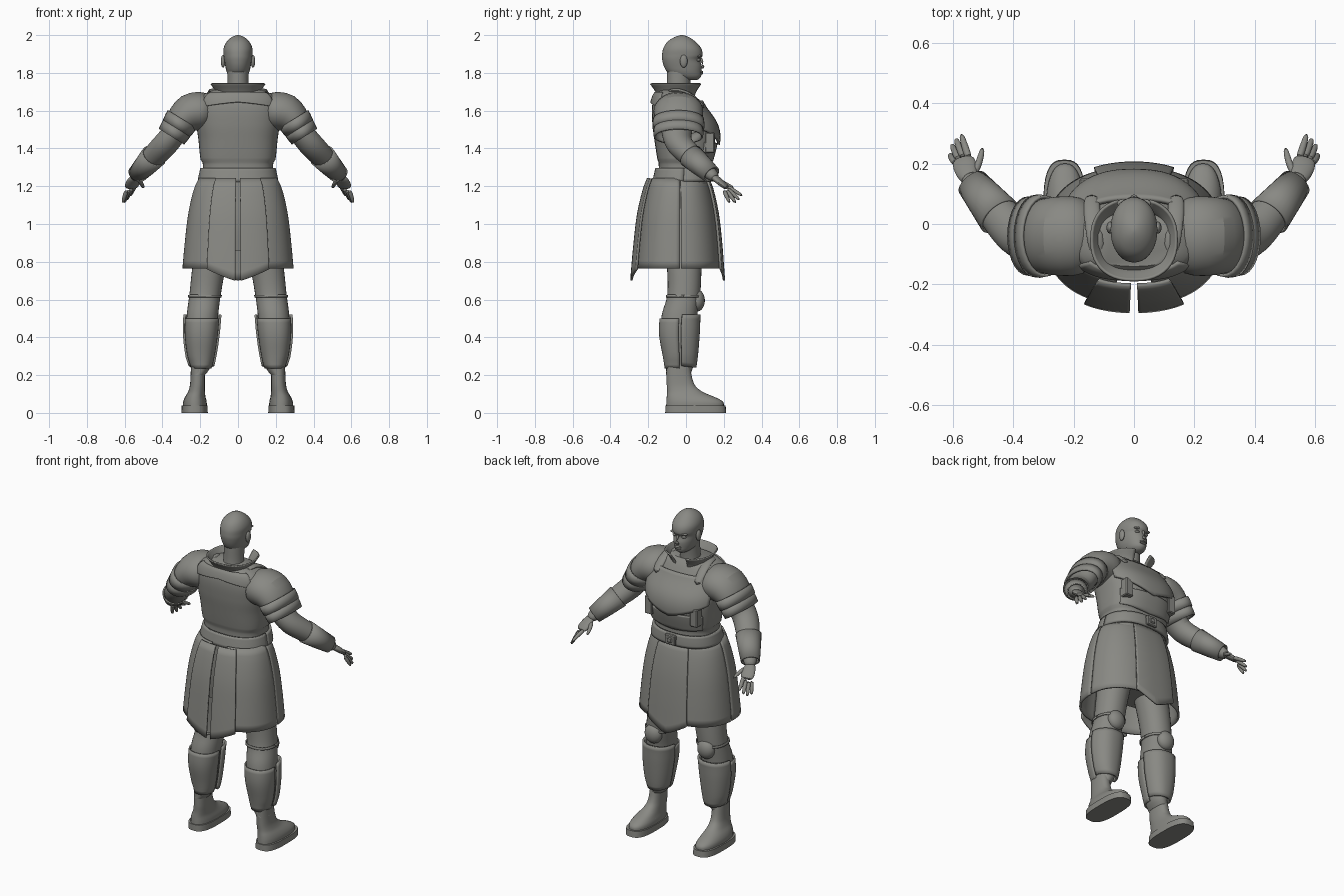
import bpy, bmesh, math
from mathutils import Vector

if "Cube" in bpy.data.objects:
    bpy.data.objects.remove(bpy.data.objects["Cube"])

mat = bpy.data.materials.new("warm_grey")
mat.use_nodes = True
GREY = (0.25, 0.25, 0.23, 1)
mat.diffuse_color = GREY
mat.node_tree.nodes["Principled BSDF"].inputs["Base Color"].default_value = GREY


def finish(name, bm, thick=0, subdiv=0, angle=40):
    bmesh.ops.recalc_face_normals(bm, faces=bm.faces)
    mesh = bpy.data.meshes.new(name)
    bm.to_mesh(mesh)
    bm.free()
    mesh.materials.append(mat)
    ob = bpy.data.objects.new(name, mesh)
    bpy.context.collection.objects.link(ob)
    bpy.ops.object.select_all(action="DESELECT")
    ob.select_set(True)
    bpy.context.view_layer.objects.active = ob
    bpy.ops.object.shade_smooth_by_angle(angle=math.radians(angle))
    if thick:
        mod = ob.modifiers.new("thickness", "SOLIDIFY")
        mod.thickness = thick
        mod.offset = 0
    if subdiv:
        ob.modifiers.new("smooth", "SUBSURF").levels = subdiv
    return ob


def bridge(bm, rows, closed):
    for a, b in zip(rows, rows[1:]):
        n = len(a)
        for i in range(n if closed else n - 1):
            j = (i + 1) % n
            bm.faces.new((a[i], a[j], b[j], b[i]))


def section(rings, z):
    """Smoothly interpolate (z, half width, back y, front y, centre x)."""
    def slope(i, k):
        a, b = rings[max(i - 1, 0)], rings[min(i + 1, len(rings) - 1)]
        return (b[k] - a[k]) / (b[0] - a[0])
    z = min(max(z, rings[0][0]), rings[-1][0])
    i = next(i for i in range(len(rings) - 1) if z <= rings[i + 1][0])
    p, q = rings[i], rings[i + 1]
    h = q[0] - p[0]
    t = (z - p[0]) / h
    return [p[k] * (1 + 2 * t) * (1 - t) ** 2 + q[k] * t * t * (3 - 2 * t)
            + h * (slope(i, k) * t * (1 - t) ** 2 - slope(i + 1, k) * t * t * (1 - t))
            for k in range(1, len(p))]


def point(rings, deg, z, off=0, power=0.85):
    s = section(rings, z)
    c, n = math.cos(math.radians(deg)), math.sin(math.radians(deg))
    x = math.copysign(abs(c) ** power, c) * (s[0] + off)
    y = math.copysign(abs(n) ** power, n) * ((s[2] - s[1]) / 2 + off)
    return Vector(((s[3] if len(s) > 3 else 0) + x, (s[1] + s[2]) / 2 + y, z))


def loft(name, rings, steps=24, sides=40, power=0.85, angle=40):
    """Closed body through horizontal sections."""
    bm = bmesh.new()
    lo, hi = rings[0][0], rings[-1][0]
    rows = [[bm.verts.new(point(rings, 360 * k / sides, lo + (hi - lo) * r / steps, 0, power))
             for k in range(sides)] for r in range(steps + 1)]
    bridge(bm, rows, True)
    bm.faces.new(rows[0])
    bm.faces.new(rows[-1])
    return finish(name, bm, angle=angle)


def panel(name, rings, a0, a1, bottom, top, off, thick=0.012, cols=20, rows=12):
    """Plate following a body; bottom is a function of 0..1 across the plate."""
    bm = bmesh.new()
    grid = []
    for r in range(rows + 1):
        line = []
        for k in range(cols + 1):
            u = k / cols
            b = bottom(u) if callable(bottom) else bottom
            z = top + (b - top) * r / rows
            line.append(bm.verts.new(point(rings, a0 + (a1 - a0) * u, z, off)))
        grid.append(line)
    bridge(bm, grid, False)
    return finish(name, bm, thick)


def tube(name, pts, radii, side, sides=16, subdiv=1, caps=True, thick=0):
    """Limb through points; radii are (across, upright) pairs."""
    pts = [Vector((p[0] * side, p[1], p[2])) for p in pts]
    bm = bmesh.new()
    rows = []
    for i, p in enumerate(pts):
        t = (pts[min(i + 1, len(pts) - 1)] - pts[max(i - 1, 0)]).normalized()
        u = t.cross(Vector((0, 0, 1))).normalized()
        v = u.cross(t)
        ra, rb = radii[i]
        rows.append([bm.verts.new(p + u * ra * math.cos(a) + v * rb * math.sin(a))
                     for a in (2 * math.pi * k / sides for k in range(sides))])
    bridge(bm, rows, True)
    if caps:
        bm.faces.new(rows[0])
        bm.faces.new(rows[-1])
    return finish(name, bm, thick, subdiv)


def ball(name, loc, size):
    bm = bmesh.new()
    bmesh.ops.create_uvsphere(bm, u_segments=20, v_segments=12, radius=1)
    for v in bm.verts:
        v.co = Vector(a * b + c for a, b, c in zip(v.co, size, loc))
    return finish(name, bm)


def box(name, loc, size):
    bm = bmesh.new()
    bmesh.ops.create_cube(bm, size=1)
    for v in bm.verts:
        v.co = Vector(a * b + c for a, b, c in zip(v.co, size, loc))
    bmesh.ops.bevel(bm, geom=bm.edges[:], offset=0.005, segments=1, affect="EDGES")
    return finish(name, bm, angle=20)


# Head and neck; the face looks along +y
loft("neck", [(1.62, .075, -.13, .03), (1.7, .058, -.105, .02), (1.82, .055, -.1, .03)], 10, power=1)
loft("head", [(1.762, .025, -.02, .06), (1.778, .046, -.07, .078), (1.805, .06, -.1, .082),
              (1.835, .067, -.117, .083), (1.87, .073, -.126, .076), (1.892, .076, -.127, .088),
              (1.93, .076, -.12, .08), (1.965, .06, -.098, .05), (1.99, .032, -.06, .015),
              (2.0, .006, -.03, -.015)], 40, power=.95)
tube("nose", [(0, .078, 1.882), (0, .087, 1.855), (0, .093, 1.834), (0, .083, 1.822)],
     [(.008, .007), (.009, .01), (.016, .012), (.012, .006)], 1, 10)
for n, z in (("upper_lip", 1.806), ("lower_lip", 1.797)):
    ball(n, (0, .081, z), (.022, .01, .006))

# Torso, belt and skirt
torso = [(1.2, .2, -.15, .12), (1.27, .187, -.145, .12), (1.325, .187, -.145, .12), (1.335, .197, -.15, .13),
         (1.45, .21, -.168, .155), (1.53, .22, -.178, .14), (1.62, .215, -.18, .08),
         (1.68, .19, -.165, .045), (1.71, .13, -.14, .02)]
loft("torso", torso, 44, 48, .75)
panel("chest_plate", torso, 28, 152, lambda u: 1.42 + .08 * abs(2 * u - 1), 1.65, .02, .015)
panel("back_yoke", torso, 215, 325, lambda u: 1.645 - .025 * abs(2 * u - 1), 1.695, .006)
panel("waist_plate", torso, 35, 145, lambda u: 1.32 + .02 * abs(2 * u - 1), 1.43, .008)
collar = [(1.66, .105, -.145, .04), (1.7, .115, -.158, .055), (1.745, .143, -.188, .085)]
panel("collar", collar, 108, 432, 1.665, 1.743, 0, .008, 40)
belt = [(1.2, .21, -.175, .14), (1.25, .202, -.165, .14), (1.295, .192, -.155, .135)]
panel("belt", belt, 0, 360, 1.225, 1.295, 0, .015, 60, 5)
box("buckle_frame", (0, .15, 1.26), (.07, .022, .06))
box("buckle_bar", (0, .162, 1.26), (.035, .012, .03))

skirt = [(.69, .296, -.268, .188), (.77, .288, -.262, .182), (.9, .276, -.25, .172), (1.05, .258, -.232, .155),
         (1.17, .232, -.205, .13), (1.215, .215, -.19, .115), (1.25, .195, -.175, .1)]
panel("front_skirt_panel", skirt, 68, 112, lambda u: .7 + .065 * abs(2 * u - 1), 1.235, .014)
loft("hips", [(.86, .2, -.13, .09), (1.0, .21, -.15, .1), (1.24, .19, -.15, .11)], 8)
for s, w in ((1, "left"), (-1, "right")):
    def mir(a):
        return a if s > 0 else 180 - a
    panel(w + "_front_side_skirt", skirt, mir(2), mir(78), .765, 1.24, 0)
    panel(w + "_back_side_skirt", skirt, mir(-78), mir(1), .765, 1.24, 0)
    panel(w + "_back_skirt_panel", skirt, mir(-88.5), mir(-62), lambda u: .7 + .06 * u, 1.24, .022)

    # Face details
    ball(w + "_ear", (s * .079, -.012, 1.862), (.012, .02, .034))
    ball(w + "_eye", (s * .03, .064, 1.868), (.015, .012, .008))
    ball(w + "_brow", (s * .032, .069, 1.888), (.024, .014, .007))

    # Chest pouch and strap
    box(w + "_pouch", (s * .155, .125, 1.43), (.05, .05, .11))
    tube(w + "_shoulder_strap", [(.12, -.1, 1.7), (.13, -.04, 1.715), (.14, .04, 1.68), (.14, .1, 1.61)],
         [(.03, .012)] * 4, s, 8)

    # Layered shoulder guard
    tube(w + "_shoulder_guard", [(.13, -.04, 1.595), (.2, -.04, 1.6), (.26, -.04, 1.59), (.3, -.04, 1.55), (.325, -.04, 1.515)],
         [(.12, .09), (.135, .108), (.132, .108), (.125, .085), (.118, .075)], s, 24)
    for i, r in enumerate((0, -.006)):
        x, z = .295 + i * .027, 1.555 - i * .044
        tube(w + "_shoulder_band_%d" % (i + 1), [(x, -.04, z), (x + .015, -.04, z - .024), (x + .03, -.04, z - .048)],
             [(.13 + r, .086 + r), (.133 + r, .084 + r), (.132 + r, .08 + r)], s, 28, 0, False, .01)

    # Arm, bracer and hand
    tube(w + "_arm", [(.28, -.045, 1.57), (.33, -.05, 1.49), (.38, -.045, 1.425), (.43, .01, 1.375),
                      (.485, .075, 1.315), (.535, .135, 1.262), (.55, .16, 1.24)],
         [(.09, .07), (.085, .068), (.077, .068), (.07, .064), (.058, .052), (.038, .034), (.028, .024)], s, 20, 2)
    tube(w + "_bracer", [(.445, .025, 1.36), (.49, .08, 1.31), (.535, .135, 1.262)],
         [(.07, .062), (.06, .054), (.05, .044)], s, 24, 0, False, .008)
    tube(w + "_palm", [(.54, .14, 1.255), (.552, .165, 1.235), (.56, .195, 1.21), (.568, .222, 1.188)],
         [(.026, .02), (.036, .018), (.042, .017), (.036, .013)], s, 14)
    fingers = {"thumb": ((.53, .165, 1.235), (.51, .205, 1.215), (.5, .255, 1.19)),
               "index_finger": ((.545, .215, 1.2), (.56, .258, 1.175), (.572, .3, 1.148)),
               "middle_finger": ((.562, .218, 1.188), (.578, .252, 1.158), (.59, .285, 1.125)),
               "ring_finger": ((.578, .212, 1.18), (.593, .24, 1.145), (.603, .265, 1.11)),
               "little_finger": ((.588, .2, 1.18), (.602, .216, 1.145), (.61, .232, 1.11))}
    for f, pts in fingers.items():
        tube(w + "_" + f, pts, [(.014, .013), (.012, .011), (.009, .008)], s, 10)

    # Leg with knee pad and shin guard
    leg = [(.2, .038, -.105, .022, .213), (.235, .046, -.105, .035, .195), (.3, .064, -.115, .045, .196),
           (.42, .08, -.135, .055, .194), (.52, .083, -.128, .06, .188), (.62, .083, -.1, .075, .175),
           (.76, .088, -.1, .082, .155), (1.0, .1, -.12, .09, .11)]
    leg = [r[:4] + (r[4] * s,) for r in leg]
    loft(w + "_leg", leg, 40, 32, .95)
    panel(w + "_shin_guard", leg, 5, 175, lambda u: .25 - .01 * math.sin(math.pi * u), .52, .012)
    panel(w + "_calf_wrap", leg, 180, 360, .235, .5, .004, .008)
    panel(w + "_knee_strap", leg, 0, 360, .612, .625, .003, .006, 32, 2)
    ball(w + "_knee_pad", (s * .18, .06, .595), (.055, .04, .058))

    # Shoe, sole and ankle
    shoe = [(.03, .063, -.105, .2, .228), (.06, .062, -.104, .195, .228), (.085, .054, -.102, .15, .226),
            (.11, .045, -.1, .09, .22), (.15, .039, -.102, .045, .215), (.25, .037, -.105, .02, .212)]
    loft(w + "_shoe", [r[:4] + (r[4] * s,) for r in shoe], 24, 32, .85)
    sole = [(0, .07, -.11, .213, .23 * s), (.038, .069, -.109, .21, .23 * s)]
    loft(w + "_sole", sole, 2, 36, .7)
    tube(w + "_shoe_strap", [(.17, .05, .06), (.195, .06, .098), (.225, .064, .108), (.255, .06, .098), (.282, .05, .06)],
         [(.018, .01)] * 5, s, 8)
